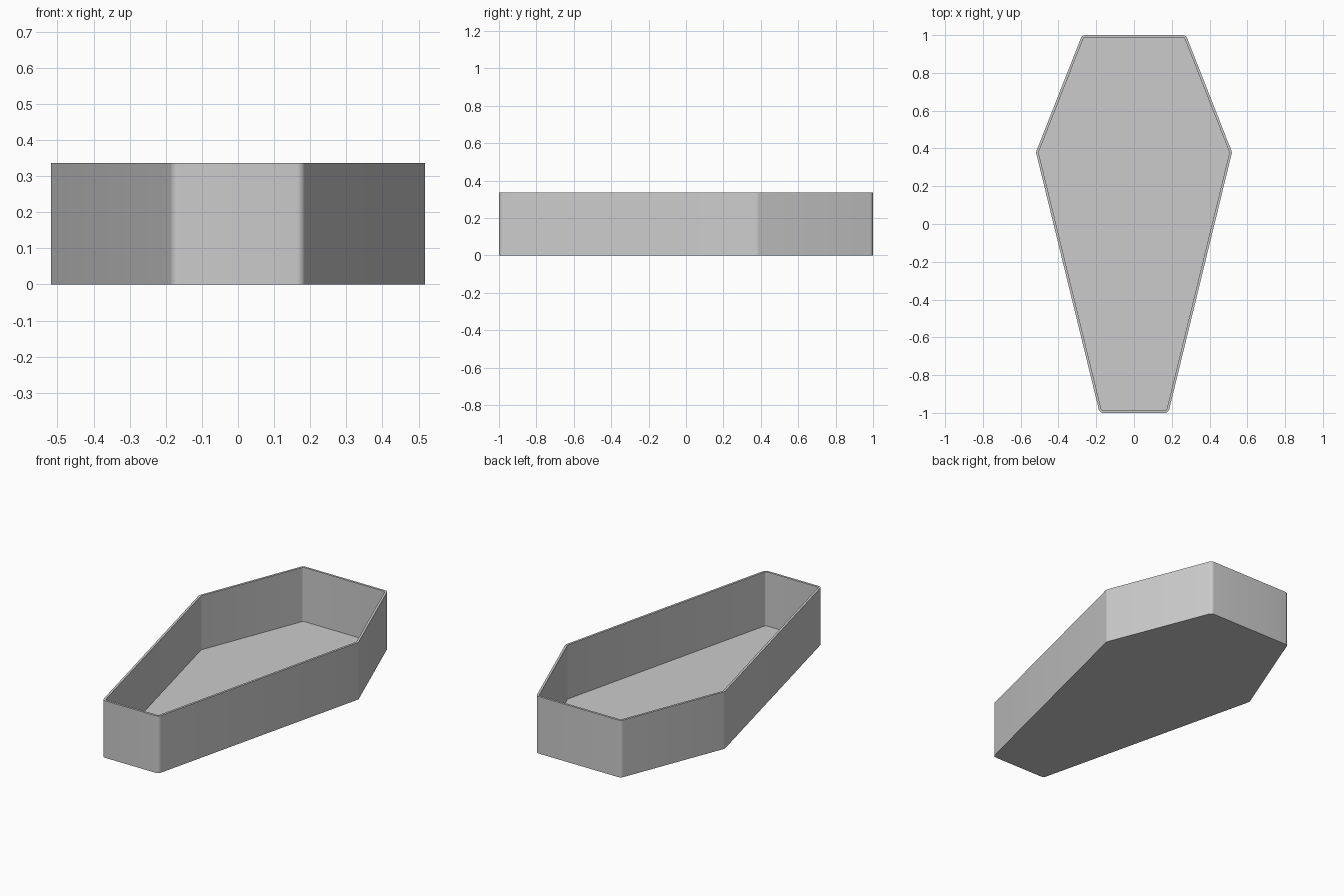
import bpy
import bmesh
from math import radians, tan
from mathutils import Vector

HEIGHT, FLOOR, WALL, RADIUS, STEPS = 0.336, 0.018, 0.013, 0.025, 6

cube = bpy.data.objects.get("Cube")
if cube:
    bpy.data.objects.remove(cube)

grey = bpy.data.materials.new("plain grey")
grey.use_nodes = True
grey.diffuse_color = (0.6, 0.6, 0.6, 1)
grey.node_tree.nodes["Principled BSDF"].inputs["Base Color"].default_value = (0.6, 0.6, 0.6, 1)

# Six-sided outline: foot, shoulder and head corners, counter-clockwise
half = [(0.182, -1.0), (0.519, 0.38), (0.275, 1.0)]
corners = [Vector(p) for p in half + [(-x, y) for x, y in reversed(half)]]


def rounded_outline(inset):
    """Outline moved inward, with concentric rounded corners."""
    points = []
    for i, corner in enumerate(corners):
        a = (corner - corners[i - 1]).normalized()
        b = (corners[(i + 1) % len(corners)] - corner).normalized()
        na, nb = Vector((a.y, -a.x)), Vector((b.y, -b.x))
        turn = na.angle(nb)
        centre = corner - a * RADIUS * tan(turn / 2) - na * RADIUS
        for s in range(STEPS + 1):
            normal = na.slerp(nb, s / STEPS)
            points.append(centre + normal * (RADIUS - inset))
    return points


# Open box: outer wall, rim, inner wall, closed by underside and floor
bm = bmesh.new()
rings = [[bm.verts.new((p.x, p.y, z)) for p in rounded_outline(inset)]
         for inset, z in ((0, 0), (0, HEIGHT), (WALL, HEIGHT), (WALL, FLOOR))]
for low, high in zip(rings, rings[1:]):
    for i in range(len(low)):
        j = (i + 1) % len(low)
        bm.faces.new((low[i], low[j], high[j], high[i]))
bm.faces.new(reversed(rings[0]))
bm.faces.new(rings[-1])
bmesh.ops.recalc_face_normals(bm, faces=bm.faces)

mesh = bpy.data.meshes.new("open_box")
bm.to_mesh(mesh)
bm.free()
mesh.materials.append(grey)
box = bpy.data.objects.new("open_box", mesh)
bpy.context.collection.objects.link(box)
bpy.context.view_layer.objects.active = box
box.select_set(True)
bpy.ops.object.shade_smooth_by_angle(angle=radians(30))
